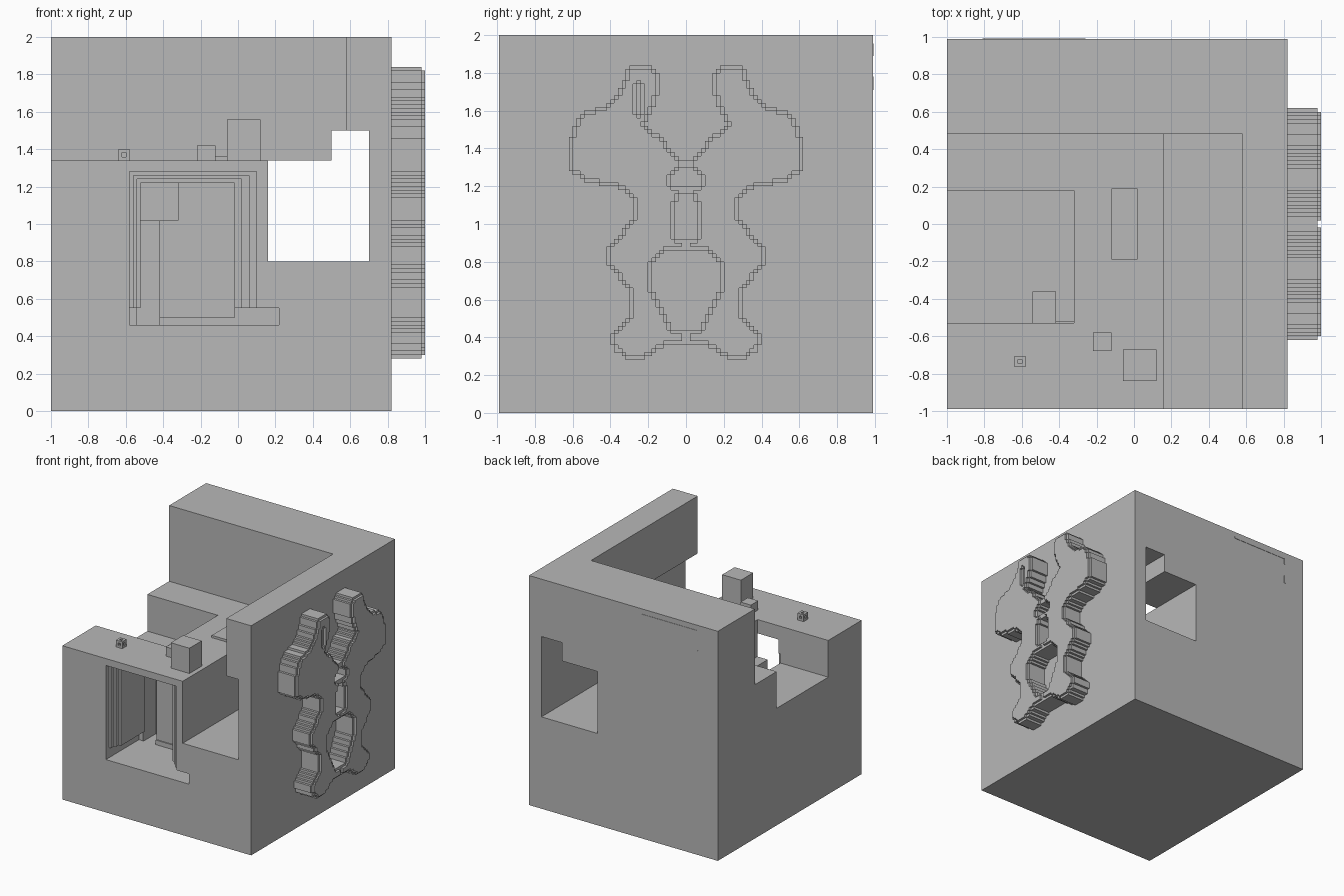
import bpy, bmesh

old = bpy.data.objects.get("Cube")
if old:
    bpy.data.objects.remove(old, do_unlink=True)

stone = bpy.data.materials.new("stone_grey")
stone.use_nodes = True
GREY = (0.48, 0.48, 0.48, 1)
stone.diffuse_color = GREY
stone.node_tree.nodes["Principled BSDF"].inputs["Base Color"].default_value = GREY


def add_object(name, bm):
    mesh = bpy.data.meshes.new(name)
    bm.to_mesh(mesh)
    bm.free()
    mesh.materials.append(stone)
    obj = bpy.data.objects.new(name, mesh)
    bpy.context.collection.objects.link(obj)
    return obj


def box(name, x, y, z):
    bm = bmesh.new()
    bmesh.ops.create_cube(bm, size=1)
    for v in bm.verts:
        v.co = [lo + (c + 0.5) * (hi - lo) for c, (lo, hi) in zip(v.co, (x, y, z))]
    return add_object(name, bm)


def carve(target, *spans):
    """Cut a box-shaped void out of the target."""
    cutter = box("cutter", *spans)
    cutter.hide_render = True
    mod = target.modifiers.new("carve", "BOOLEAN")
    mod.operation = "DIFFERENCE"
    mod.solver = "EXACT"
    mod.object = cutter
    bpy.context.view_layer.objects.active = target
    bpy.ops.object.modifier_apply(modifier=mod.name)
    bpy.data.objects.remove(cutter, do_unlink=True)


# Main block with terrace, through channel and side pit
FRONT = -0.99
OUT = -1.2
block = box("main_block", (-1, 0.82), (FRONT, 0.99), (0, 2))
carve(block, (OUT, 0.58), (OUT, 0.48), (1.34, 2.2))
carve(block, (0.16, 0.7), (OUT, 1.2), (0.8, 1.34))
carve(block, (0.5, 0.7), (OUT, 1.2), (1.2, 1.5))
carve(block, (OUT, -0.32), (-0.53, 0.18), (1.02, 1.45))

# Stepped window, room behind it, sill slot and shaft
for i, depth in enumerate((-0.95, -0.91, -0.87, -0.525)):
    carve(block, (-0.58 + 0.02 * i, 0.1 - 0.04 * i), (OUT, depth),
          (0.5, 1.28 - 0.02 * i))
carve(block, (-0.58, 0.22), (OUT, -0.535), (0.46, 0.55))
carve(block, (-0.54, -0.42), (-0.54, -0.36), (0.455, 1.1))

# Items standing on the terrace
box("tall_box", (-0.06, 0.12), (-0.84, -0.67), (1.335, 1.56))
box("low_box", (-0.22, -0.12), (-0.68, -0.58), (1.335, 1.42))
box("floor_plate", (-0.12, 0.02), (-0.19, 0.19), (1.335, 1.36))

# Tiny cube pierced along all three axes
pierced = box("pierced_cube", (-0.64, -0.58), (-0.765, -0.705), (1.34, 1.4))
centre = (-0.61, -0.735, 1.37)
for axis in range(3):
    carve(pierced, *[(c - r, c + r) for c, r in
                     ((c, 0.1 if k == axis else 0.011) for k, c in enumerate(centre))])

# Thin marks on the back wall
for i, (x, z) in enumerate((((-0.8, -0.26), (1.94, 1.955)),
                            ((-0.81, -0.795), (1.89, 1.955)),
                            ((-0.81, -0.795), (1.71, 1.78)))):
    box("back_mark_%d" % i, x, (0.985, 0.993), z)

# Winged relief on the side wall: half outline and centre holes as (|y|, z)
WING = [(-1, 1.33), (0, 1.33), (.08, 1.38), (.1, 1.43), (.22, 1.53), (.17, 1.62),
        (.14, 1.7), (.14, 1.8), (.2, 1.84), (.3, 1.84), (.36, 1.7), (.42, 1.63),
        (.55, 1.59), (.6, 1.5), (.63, 1.4), (.61, 1.28), (.52, 1.22), (.36, 1.19),
        (.28, 1.14), (.27, 1.04), (.41, .88), (.43, .8), (.31, .66), (.3, .5),
        (.41, .41), (.39, .35), (.33, .29), (.22, .29), (.1, .36), (-1, .36)]
HOLES = [[(-1, 1.31), (.03, 1.3), (.08, 1.26), (.07, 1.2), (-1, 1.18)],
         [(-1, 1.16), (.03, 1.16), (.06, 1.09), (.06, .93), (-1, .91)],
         [(-1, .87), (.1, .86), (.18, .8), (.18, .66), (.08, .45), (-1, .39)]]


def inside(poly, y, z):
    hit = False
    for (y1, z1), (y2, z2) in zip(poly, poly[1:] + poly[:1]):
        if (z1 > z) != (z2 > z) and y < y1 + (z - z1) / (z2 - z1) * (y2 - y1):
            hit = not hit
    return hit


def solid(y, z):
    slit = -0.26 < y < -0.23 and 1.57 < z < 1.74
    return (inside(WING, abs(y), z) and not slit
            and not any(inside(h, abs(y), z) for h in HOLES))


STEP = 0.02
NEIGHBOURS = ((1, 0), (0, 1), (-1, 0), (0, -1))
cells = {(i, j) for i in range(-34, 34) for j in range(100)
         if solid((i + 0.5) * STEP, (j + 0.5) * STEP)}
inner = {(i, j) for i, j in cells
         if all((i + a, j + b) in cells for a, b in NEIGHBOURS)
         and i not in (-1, 0)}


def relief(name, mask, x0, x1):
    """Stepped slab made of square cells, with walls only on its border."""
    bm = bmesh.new()

    def quad(points):
        bm.faces.new([bm.verts.new(p) for p in points])

    for i, j in mask:
        y0, z0 = i * STEP, j * STEP
        y1, z1 = y0 + STEP, z0 + STEP
        ring = [(y1, z0), (y1, z1), (y0, z1), (y0, z0)]
        quad([(x1, y, z) for y, z in ring])
        quad([(x0, y, z) for y, z in reversed(ring)])
        for k, (a, b) in enumerate(NEIGHBOURS):
            if (i + a, j + b) not in mask:
                p, q = ring[k], ring[(k + 1) % 4]
                quad([(x1, *q), (x1, *p), (x0, *p), (x0, *q)])
    bmesh.ops.remove_doubles(bm, verts=bm.verts, dist=0.0005)
    bmesh.ops.recalc_face_normals(bm, faces=bm.faces)
    return add_object(name, bm)


relief("wing_relief_base", cells, 0.815, 0.98)
relief("wing_relief_top", inner, 0.975, 1.0)
